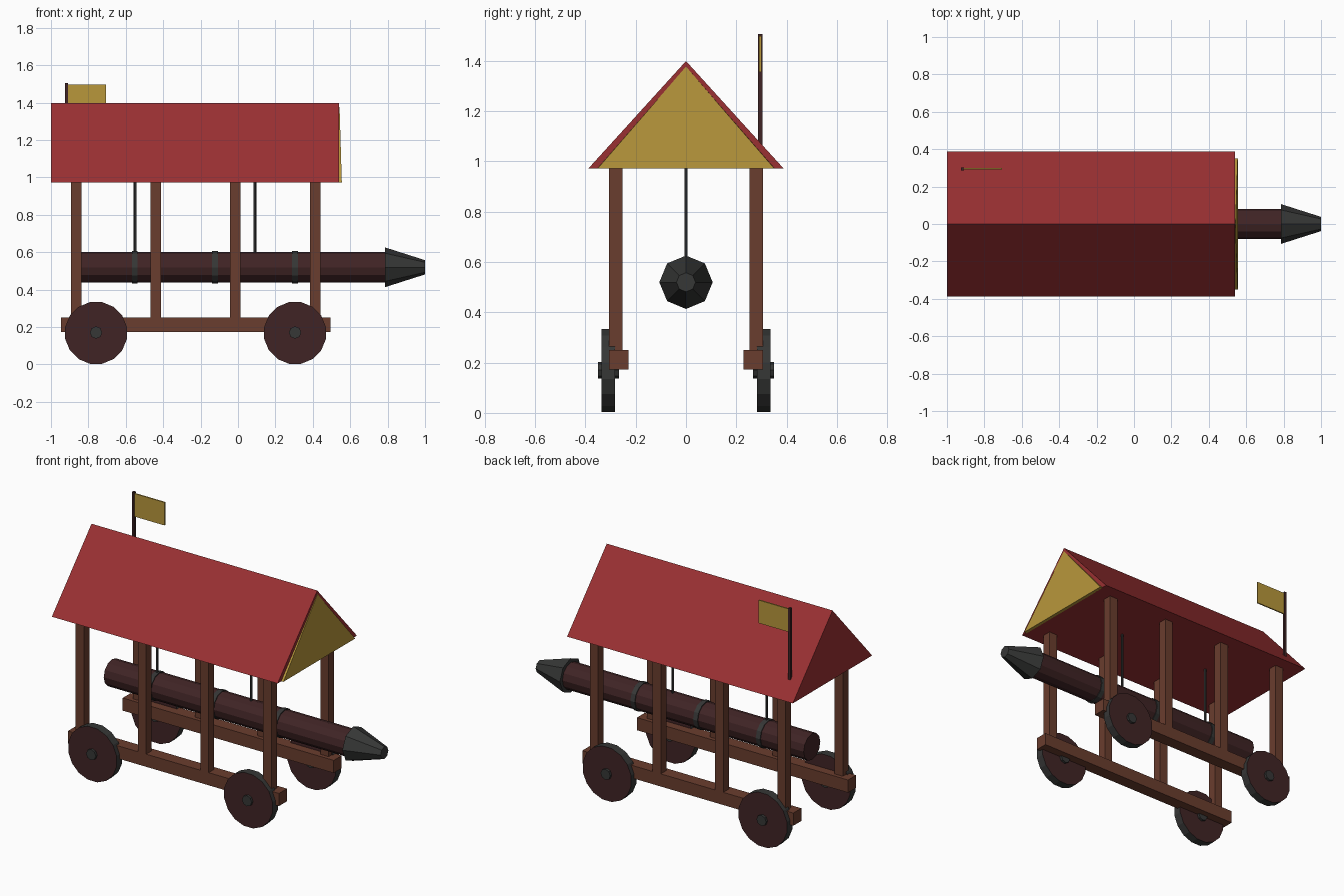
import bpy, bmesh, math

if "Cube" in bpy.data.objects:
    bpy.data.objects.remove(bpy.data.objects["Cube"])


def srgb(*rgb):
    lin = [((c / 255 + 0.055) / 1.055) ** 2.4 if c > 10 else c / 3295 for c in rgb]
    return (*lin, 1.0)


def material(name, *rgb):
    m = bpy.data.materials.new(name)
    m.diffuse_color = srgb(*rgb)
    m.use_nodes = True
    m.node_tree.nodes["Principled BSDF"].inputs["Base Color"].default_value = m.diffuse_color
    return m


RED = material("roof red", 154, 48, 50)
GOLD = material("gold", 184, 151, 59)
WOOD = material("frame wood", 106, 61, 46)
DARK = material("dark wood", 64, 36, 37)
IRON = material("iron", 54, 55, 54)


def make(name, verts, faces, *mats):
    me = bpy.data.meshes.new(name)
    me.from_pydata(verts, [], faces)
    bm = bmesh.new()
    bm.from_mesh(me)
    bmesh.ops.recalc_face_normals(bm, faces=bm.faces)
    bm.to_mesh(me)
    bm.free()
    for m in mats:
        me.materials.append(m)
    ob = bpy.data.objects.new(name, me)
    bpy.context.collection.objects.link(ob)
    return ob


def loft(name, ring_a, ring_b, *mats):
    """Solid between two rings with equal point counts."""
    n = len(ring_a)
    faces = [(i, (i + 1) % n, n + (i + 1) % n, n + i) for i in range(n)]
    faces += [tuple(range(n)), tuple(range(n, 2 * n))]
    return make(name, ring_a + ring_b, faces, *mats)


def box(name, x0, x1, y0, y1, z0, z1, mat):
    def ring(z):
        return [(x0, y0, z), (x1, y0, z), (x1, y1, z), (x0, y1, z)]
    return loft(name, ring(z0), ring(z1), mat)


def ring(axis, pos, a, b, r, n, start=0.0):
    """Circle of n points around the axis; (a, b) is its centre in the other two."""
    pts = []
    for i in range(n):
        t = start + 2 * math.pi * i / n
        u, v = a + r * math.cos(t), b + r * math.sin(t)
        pts.append({"x": (pos, u, v), "y": (u, pos, v), "z": (u, v, pos)}[axis])
    return pts


def rod(name, axis, p0, p1, a, b, r0, r1, n, *mats, start=0.0):
    return loft(name, ring(axis, p0, a, b, r0, n, start),
                ring(axis, p1, a, b, r1, n, start), *mats)


# Roof: solid triangular prism
def gable_ring(x, w, top):
    return [(x, -w, 0.972), (x, w, 0.972), (x, 0, top)]


loft("roof", gable_ring(-1.0, 0.387, 1.398), gable_ring(0.541, 0.387, 1.398), RED)

# Gold gable panel leaning slightly outward at its foot
loft("gable_panel", gable_ring(0.535, 0.352, 1.376),
     [(0.555, -0.35, 0.972), (0.555, 0.35, 0.972), (0.543, 0, 1.376)], GOLD)

# Side frames: rails, posts and wheels
for side, s in (("front", -1), ("back", 1)):
    box(side + "_rail", -0.947, 0.494, *sorted((s * 0.228, s * 0.306)), 0.172, 0.25, WOOD)
    for i, x in enumerate((-0.866, -0.441, -0.014, 0.414)):
        box(f"{side}_post_{i + 1}", x - 0.028, x + 0.028,
            *sorted((s * 0.252, s * 0.306)), 0.25, 0.98, WOOD)
    for i, x in enumerate((-0.759, 0.305)):
        wheel = rod(f"{side}_wheel_{i + 1}", "y", s * 0.282, s * 0.335, x, 0.168,
                    0.168, 0.168, 16, DARK, IRON, start=math.pi / 16)
        for p in wheel.data.polygons:  # iron rim, wooden discs
            p.material_index = 0 if abs(p.normal.y) > 0.5 else 1
        rod(f"{side}_hub_{i + 1}", "y", s * 0.267, s * 0.35, x, 0.17,
            0.033, 0.033, 8, IRON)

# Ram: beam, iron head and bands
AX = 0.519
rod("ram_beam", "x", -0.86, 0.80, 0, AX, 0.081, 0.081, 12, DARK)
rod("ram_head", "x", 0.787, 1.0, 0, AX, 0.106, 0.038, 8, IRON)
for i, x in enumerate((-0.551, -0.123, 0.305)):
    rod(f"ram_band_{i + 1}", "x", x - 0.015, x + 0.015, 0, AX, 0.086, 0.086, 12, IRON)

# Hanging ropes
for i, x in enumerate((-0.55, 0.09)):
    rod(f"ram_rope_{i + 1}", "z", 0.56, 0.98, x, 0, 0.008, 0.008, 6, IRON)

# Flag and pole on the back slope
box("flag_pole", -0.926, -0.91, 0.287, 0.303, 1.03, 1.505, DARK)
box("flag", -0.912, -0.706, 0.291, 0.299, 1.355, 1.497, GOLD)
